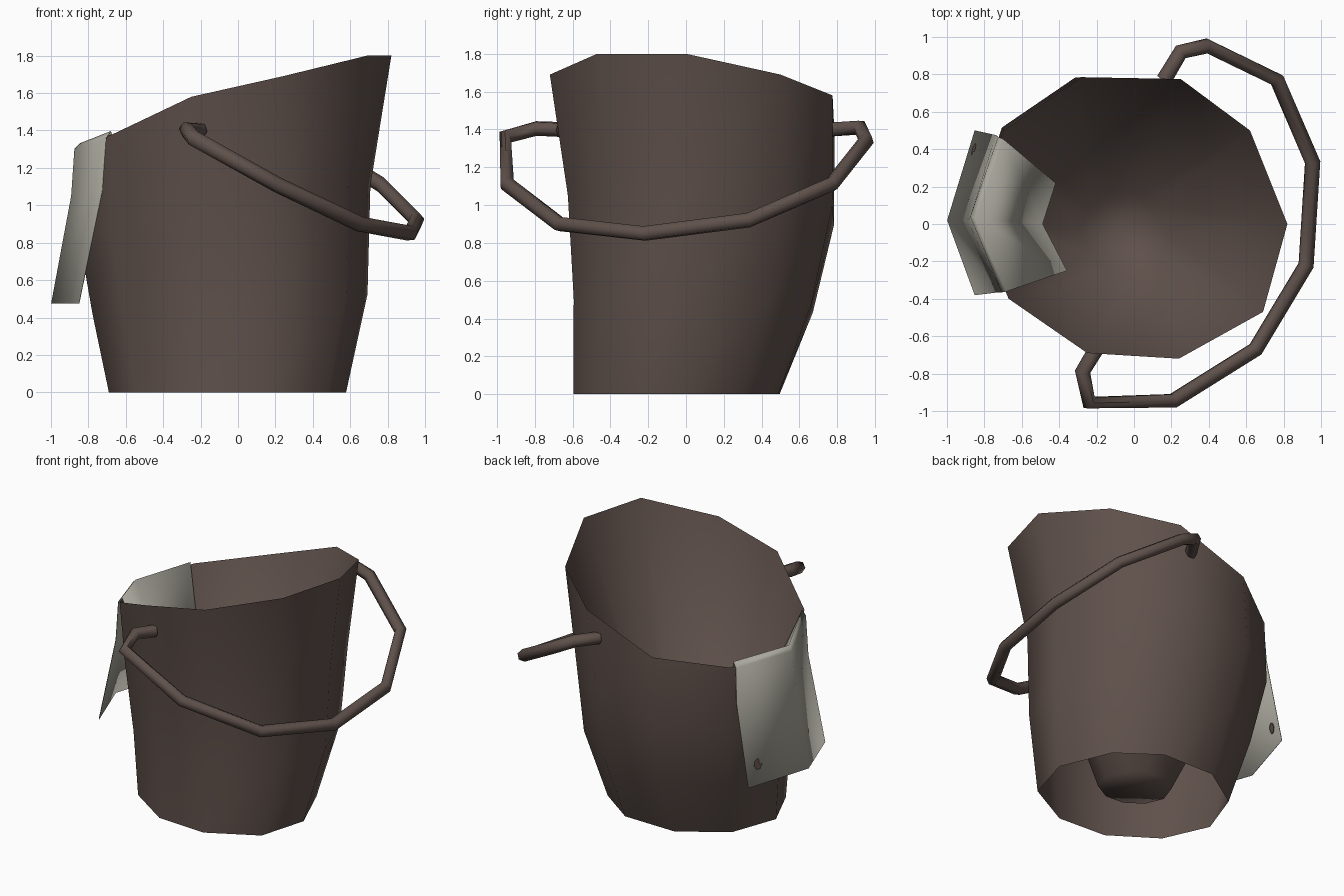
import bpy, bmesh, math
from mathutils import Vector

if "Cube" in bpy.data.objects:
    bpy.data.objects.remove(bpy.data.objects["Cube"])


def material(name, rgb):
    m = bpy.data.materials.new(name)
    m.use_nodes = True
    m.diffuse_color = (*rgb, 1)
    bsdf = m.node_tree.nodes["Principled BSDF"]
    bsdf.inputs["Base Color"].default_value = (*rgb, 1)
    bsdf.inputs["Roughness"].default_value = 0.8
    return m


brown = material("dark brown", (0.115, 0.082, 0.071))
grey = material("pale cloth grey", (0.40, 0.39, 0.335))


def activate(ob):
    bpy.ops.object.select_all(action='DESELECT')
    ob.select_set(True)
    bpy.context.view_layer.objects.active = ob


def loft(name, rows, mat, closed, cap=False, angle=85):
    """Skin a list of equally long point rows."""
    bm = bmesh.new()
    grid = [[bm.verts.new(p) for p in row] for row in rows]
    n = len(rows[0])
    for a, b in zip(grid, grid[1:]):
        for i in range(n if closed else n - 1):
            j = (i + 1) % n
            bm.faces.new((a[i], a[j], b[j], b[i]))
    if cap:
        bm.faces.new(grid[-1])
    me = bpy.data.meshes.new(name)
    bm.to_mesh(me)
    bm.free()
    me.materials.append(mat)
    ob = bpy.data.objects.new(name, me)
    bpy.context.collection.objects.link(ob)
    activate(ob)
    bpy.ops.object.shade_smooth_by_angle(angle=math.radians(angle))
    return ob


# Slanted ten-sided rim; every other ring is a scaled, flattened copy of it
RIM = [(0.69, -0.47, 1.8), (0.82, 0, 1.8), (0.62, 0.5, 1.69), (0.25, 0.775, 1.58),
       (-0.28, 0.785, 1.38), (-0.70, 0.5, 1.31), (-0.86, 0.04, 1.31),
       (-0.67, -0.4, 1.38), (-0.25, -0.69, 1.58), (0.24, -0.72, 1.69)]
CX, CY, CZ = -0.025, 0.04, 1.55


def ring(cx, cy, sx, sy, z, tilt):
    return [(cx + (x - CX) * sx, cy + (y - CY) * sy, z + (h - CZ) * tilt)
            for x, y, h in RIM]


# Bucket: open-bottomed outer wall, rim, then a straight inner cone to its floor
loft("bucket", [
    ring(-0.06, -0.045, 0.755, 0.725, 0, 0),
    ring(-0.047, 0.045, 0.875, 0.84, 0.47, 0.22),
    ring(-0.078, 0.086, 0.93, 0.935, 0.98, 0.5),
    ring(CX, CY, 1, 1, CZ, 1),
    ring(-0.05, -0.04, 0.285, 0.285, 0.06, 0),
], brown, True, cap=True)

# Cloth folded over the low side of the rim, from outer hem to inner hem
cloth = loft("folded_cloth", [
    [(-0.85, 0.5, 0.475), (-0.997, 0.02, 0.475), (-0.85, -0.38, 0.475)],
    [(-0.738, 0.475, 1.05), (-0.89, 0.02, 1.05), (-0.725, -0.365, 1.08)],
    [(-0.725, 0.465, 1.3), (-0.873, 0.04, 1.3), (-0.705, -0.365, 1.36)],
    [(-0.70, 0.455, 1.335), (-0.845, 0.03, 1.33), (-0.68, -0.36, 1.395)],
    [(-0.42, 0.22, 0.55), (-0.49, 0.0, 0.55), (-0.36, -0.25, 0.6)],
], grey, False, angle=120)
solid = cloth.modifiers.new("thickness", 'SOLIDIFY')
solid.thickness = 0.004
solid.offset = 0

# Small dark tear, a thin disc lying in the cloth near its outer corner
hem = Vector((-0.85, 0.5, 0.475))
side = Vector((-0.147, -0.48, 0))
up = Vector((0.112, -0.025, 0.575))
bpy.ops.mesh.primitive_cylinder_add(
    vertices=7, radius=0.038, depth=0.0095,
    location=hem + side * 0.2 + up * 0.24,
    rotation=side.cross(up).to_track_quat('Z', 'Y').to_euler())
tear = bpy.context.object
tear.name = "hem_tear"
tear.scale.x = 0.85
tear.data.materials.append(brown)

# Hanging handle: one angular rod hooked into both sides
path = [(0.16, 0.77, 1.40), (0.25, 0.92, 1.41), (0.39, 0.952, 1.34), (0.765, 0.77, 1.11),
        (0.955, 0.33, 0.92), (0.92, -0.22, 0.85), (0.65, -0.67, 0.9),
        (0.21, -0.945, 1.11), (-0.24, -0.955, 1.36), (-0.275, -0.79, 1.405), (-0.2, -0.665, 1.40)]
cu = bpy.data.curves.new("handle", 'CURVE')
cu.dimensions = '3D'
cu.bevel_depth = 0.042
cu.bevel_resolution = 1
cu.use_fill_caps = True
sp = cu.splines.new('POLY')
sp.points.add(len(path) - 1)
for p, co in zip(sp.points, path):
    p.co = (*co, 1)
cu.materials.append(brown)
handle = bpy.data.objects.new("handle", cu)
bpy.context.collection.objects.link(handle)
activate(handle)
bpy.ops.object.convert(target='MESH')
bpy.ops.object.shade_smooth_by_angle(angle=math.radians(65))
